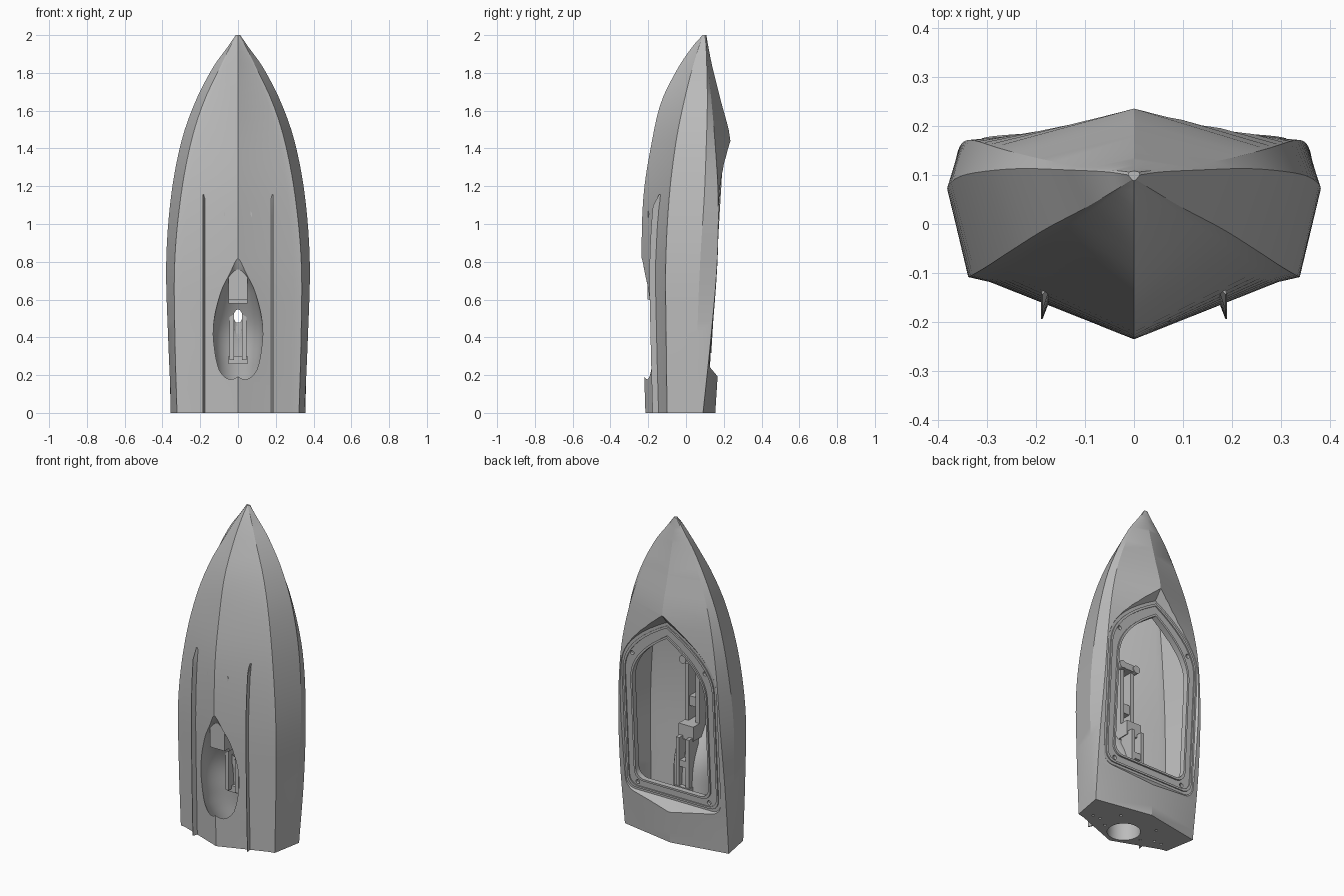
import bpy, bmesh, math
from mathutils import Vector

if "Cube" in bpy.data.objects:
    bpy.data.objects.remove(bpy.data.objects["Cube"])

grey = bpy.data.materials.new("hull grey")
grey.use_nodes = True
grey.diffuse_color = (0.5, 0.5, 0.5, 1)
grey.node_tree.nodes["Principled BSDF"].inputs["Base Color"].default_value = (0.5, 0.5, 0.5, 1)


def make_object(name, bm):
    bmesh.ops.recalc_face_normals(bm, faces=bm.faces)
    mesh = bpy.data.meshes.new(name)
    bm.to_mesh(mesh)
    bm.free()
    mesh.materials.append(grey)
    obj = bpy.data.objects.new(name, mesh)
    bpy.context.collection.objects.link(obj)
    return obj


def loft(name, rings, closed=False):
    """Skin equal-length rings; cap the ends, or join last ring to first."""
    bm = bmesh.new()
    rows = [[bm.verts.new(p) for p in ring] for ring in rings]
    n = len(rows[0])
    pairs = list(zip(rows, rows[1:]))
    if closed:
        pairs.append((rows[-1], rows[0]))
    else:
        bm.faces.new(rows[0])
        bm.faces.new(rows[-1])
    for a, b in pairs:
        for i in range(n):
            j = (i + 1) % n
            bm.faces.new((a[i], a[j], b[j], b[i]))
    return make_object(name, bm)


def box(name, x, y, z):
    corners = lambda h: [(x[0], y[0], h), (x[1], y[0], h), (x[1], y[1], h), (x[0], y[1], h)]
    return loft(name, [corners(z[0]), corners(z[1])])


def circle(centre, r, axis="z", n=32):
    c = Vector(centre)
    pts = []
    for i in range(n):
        a = math.tau * i / n
        u, v = r * math.cos(a), r * math.sin(a)
        pts.append(c + (Vector((u, v, 0)) if axis == "z" else Vector((u, 0, v))))
    return pts


def cut(target, cutter):
    mod = target.modifiers.new("cut", 'BOOLEAN')
    mod.operation = 'DIFFERENCE'
    mod.solver = 'EXACT'
    mod.object = cutter
    bpy.context.view_layer.objects.active = target
    bpy.ops.object.modifier_apply(modifier=mod.name)
    bpy.data.objects.remove(cutter)


def sample(table, z):
    """Smooth curve through table rows, keyed by the first column."""
    def slope(i, k):
        a, b = table[max(i - 1, 0)], table[min(i + 1, len(table) - 1)]
        return (b[k] - a[k]) / (b[0] - a[0])
    i = 0
    while i < len(table) - 2 and z > table[i + 1][0]:
        i += 1
    p, q = table[i], table[i + 1]
    h = q[0] - p[0]
    t = (z - p[0]) / h
    out = []
    for k in range(1, len(p)):
        out.append((2*t**3 - 3*t*t + 1) * p[k] + (t**3 - 2*t*t + t) * h * slope(i, k)
                   + (3*t*t - 2*t**3) * q[k] + (t**3 - t*t) * h * slope(i + 1, k))
    return out


def steps(a, b, n):
    return [a + (b - a) * i / n for i in range(n + 1)]


# Hull stations: height, keel y, chine x y, knuckle x y, deck edge x y, ridge y
STATIONS = [
    (0, -.215, .323, -.1, .352, .06, .357, .09, .155),
    (.4, -.227, .334, -.105, .37, .06, .362, .132, .18),
    (.8, -.235, .335, -.107, .38, .075, .35, .165, .2),
    (1.15, -.225, .302, -.088, .354, .097, .325, .17, .222),
    (1.44, -.18, .247, -.052, .299, .108, .27, .153, .235),
    (1.65, -.13, .18, -.01, .225, .113, .2, .135, .185),
    (1.83, -.04, .095, .035, .132, .11, .115, .118, .14),
    (1.94, .035, .04, .068, .053, .106, .046, .11, .118),
    (2, .088, .004, .09, .012, .1, .01, .106, .108),
]


def hatch_plane(z):
    return .105 + .06 * z


def hull_ring(z, inset=False):
    keel, cx, cy, kx, ky, ex, ey, ridge = sample(STATIONS, z)
    if inset:
        w = .025
        keel, cy = keel + .035, cy + .01
        cx, kx, ex = cx - w, kx - w, ex - w
        ey, ridge = min(ey, hatch_plane(z)) - w, min(ridge, hatch_plane(z)) - w
    side = [(cx * .87, cy + .08 * (keel - cy)), (cx, cy), (kx, ky), (ex, ey)]
    flat = [(0, keel)] + side + [(0, ridge)] + [(-x, y) for x, y in reversed(side)]
    return [(x, y, z) for x, y in flat]


def house(w, z0, z1, shoulder, r=.06):
    """Hatch outline: rounded lower corners and a pointed arch on top."""
    half = []
    for a in steps(-math.pi / 2, 0, 5):
        half.append((w - r + r * math.cos(a), z0 + r + r * math.sin(a)))
    for t in steps(0, 1, 10):
        half.append((w * (1 - t ** 2.1), shoulder + (z1 - shoulder) * t))
    return half + [(-x, z) for x, z in reversed(half[:-1])]


def on_hatch(outline, lift, grow=1):
    return [(x * grow, hatch_plane(z) + lift, .8 + (z - .8) * grow) for x, z in outline]


# Intake duct: height, centre y, radius
DUCT = [(-.05, -.09, .095), (.1, -.09, .095), (.16, -.1, .105), (.25, -.125, .122),
        (.45, -.16, .132), (.65, -.22, .09), (.75, -.245, .045), (.83, -.27, .03)]


def duct(name, wall):
    rings = []
    for z in steps(-.05, .83, 32):
        y, r = sample(DUCT, z)
        rings.append(circle((0, y, z), r + wall))
    return loft(name, rings)


# Outer hull, hollowed around the duct
hull = loft("hull", [hull_ring(z) for z in steps(0, 1.8, 30) + steps(1.83, 2, 8)])
cavity = loft("cavity", [hull_ring(z, True) for z in steps(.04, 1.6, 22)])
cut(cavity, duct("duct_wall", .02))
pocket = house(.325, .25, 1.38, 1.02)
cut(hull, loft("pocket", [on_hatch(pocket, 0), on_hatch(pocket, .1, 1.22)]))
cut(hull, cavity)
opening = house(.25, .33, 1.28, .95)
cut(hull, loft("opening", [on_hatch(opening, -.04), on_hatch(opening, .1)]))
cut(hull, duct("duct_void", 0))
cut(hull, loft("shaft_hole", [circle((0, -.045, .38), .027), circle((0, -.045, .64), .027)]))

# Hatch and transom screw holes
for s in (-1, 1):
    for x, z in ((.25, 1.12), (.245, .3)):
        y = hatch_plane(z)
        cut(hull, loft("screw", [circle((s * x, y - .018, z), .013, "y", 16),
                                 circle((s * x, y + .05, z), .013, "y", 16)]))
    for x, y in ((.13, -.1), (.2, -.06), (.25, -.06), (.13, .04)):
        cut(hull, loft("screw", [circle((s * x, y, -.02), .008, "z", 12),
                                 circle((s * x, y, .025), .008, "z", 12)]))


# Hatch seal frames
def frame(name, outer, inner, low, high):
    return loft(name, [on_hatch(outer, low), on_hatch(outer, high),
                       on_hatch(inner, high), on_hatch(inner, low)], True)


smooth = [hull]
smooth.append(frame("hatch_lip", house(.262, .318, 1.295, .955), opening, -.02, .01))
smooth.append(frame("hatch_rim", house(.312, .265, 1.36, 1.01),
                    house(.3, .277, 1.345, 1.0), -.01, .007))

# Spray rails along the bottom
for s, name in ((1, "left_spray_rail"), (-1, "right_spray_rail")):
    rings = []
    for z in steps(0, 1.155, 20):
        keel, cx, cy = sample(STATIONS, z)[:3]
        ix, iy = cx * .87, cy + .08 * (keel - cy)
        y = keel + (iy - keel) * .18 / ix
        tip = y - .03 * min(1, (1.165 - z) / .06)
        rings.append([(s * .17, y + .012, z), (s * .184, y + .012, z),
                      (s * .189, tip, z), (s * .186, tip, z)])
    smooth.append(loft(name, rings))

# Motor and shaft mount on the centreline
for s, side in ((1, "left"), (-1, "right")):
    box(side + "_upper_rail", sorted((s * .025, s * .05)), (-.2, -.06), (.62, 1.06))
    box(side + "_lower_rail", sorted((s * .022, s * .045)), (-.06, .035), (.28, .6))
    smooth.append(loft(side + "_mount_boss", [circle((s * .05, -.2, 1.05), .024, "y", 20),
                                              circle((s * .05, -.035, 1.05), .024, "y", 20)]))
box("mount_floor", (-.05, .05), (-.205, -.13), (.6, 1.06))
box("motor_plate", (-.06, .06), (-.2, -.04), (1.03, 1.07))
box("middle_bracket", (-.05, .05), (-.16, .0), (.58, .67))
box("upper_crossbar", (-.03, .03), (-.15, -.07), (.76, .82))
box("lower_crossbar", (-.045, .045), (-.02, .03), (.42, .46))
box("rear_bracket", (-.05, .05), (-.03, .04), (.26, .3))

# Smooth shading with sharp edges kept
bpy.ops.object.select_all(action='DESELECT')
for obj in smooth:
    obj.select_set(True)
bpy.context.view_layer.objects.active = hull
bpy.ops.object.shade_smooth_by_angle(angle=math.radians(20))
